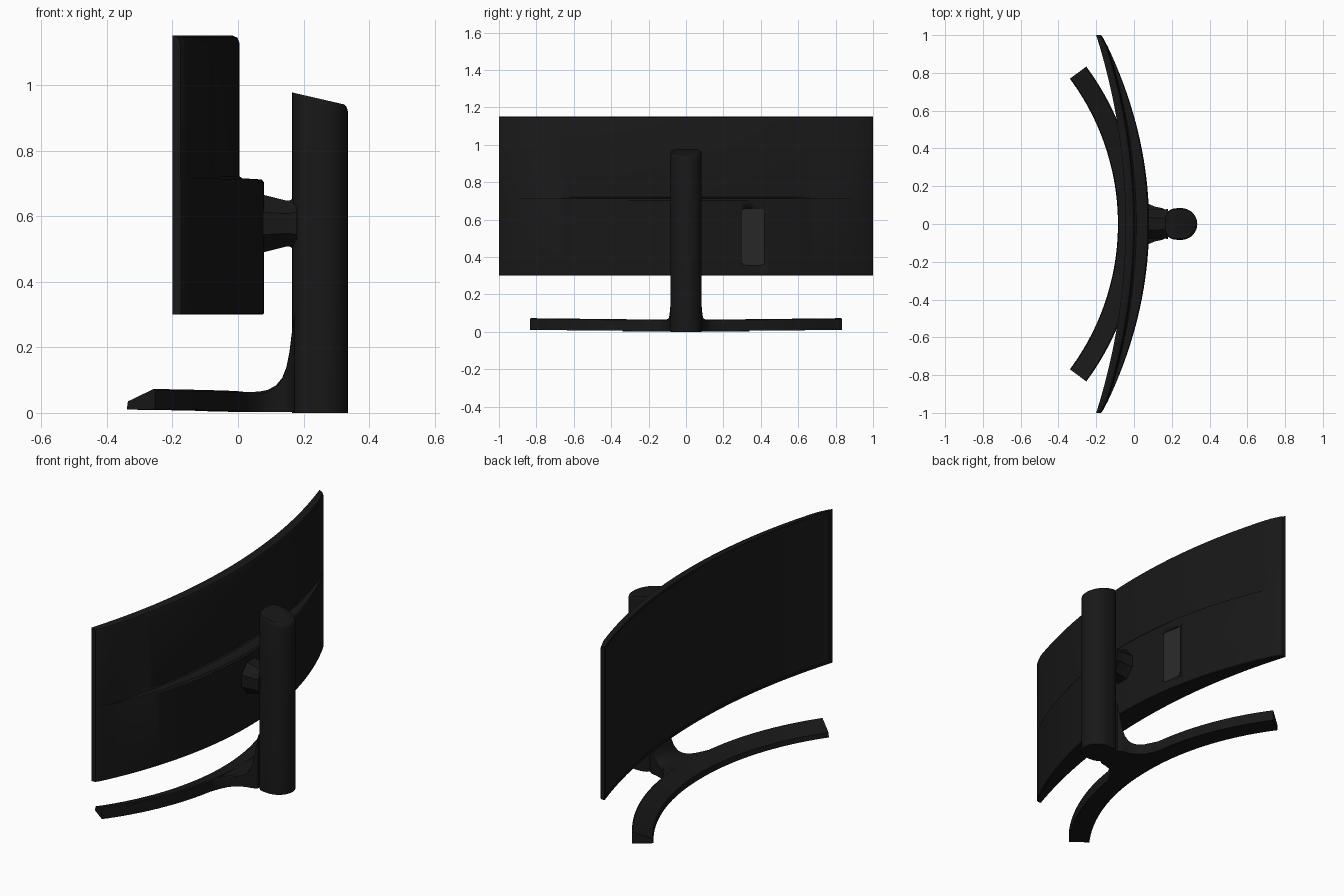
import bpy, bmesh, math

if "Cube" in bpy.data.objects:
    bpy.data.objects.remove(bpy.data.objects["Cube"])


def material(name, v):
    m = bpy.data.materials.new(name)
    m.diffuse_color = (v, v, v, 1)
    m.use_nodes = True
    m.node_tree.nodes["Principled BSDF"].inputs["Base Color"].default_value = m.diffuse_color
    return m


BODY = material("body_black", 0.009)
DISPLAY = material("display_black", 0.011)
COVER = material("cover_grey", 0.022)


def loft(name, rings, mat, angle=30):
    """Skin a list of equal-length point rings and cap both ends."""
    bm = bmesh.new()
    vs = [[bm.verts.new(p) for p in r] for r in rings]
    n = len(vs[0])
    for a, b in zip(vs, vs[1:]):
        for i in range(n):
            j = (i + 1) % n
            bm.faces.new((a[i], a[j], b[j], b[i]))
    bm.faces.new(vs[0][::-1])
    bm.faces.new(vs[-1])
    bmesh.ops.recalc_face_normals(bm, faces=bm.faces)
    me = bpy.data.meshes.new(name)
    bm.to_mesh(me)
    bm.free()
    ob = bpy.data.objects.new(name, me)
    bpy.context.collection.objects.link(ob)
    me.materials.append(mat)
    bpy.ops.object.select_all(action='DESELECT')
    ob.select_set(True)
    bpy.context.view_layer.objects.active = ob
    bpy.ops.object.shade_smooth_by_angle(angle=math.radians(angle))
    return ob


# Curves of the panel in plan: front face, upper back, lower bulged back
def arc(x0, r, y):
    return x0 - r + math.sqrt(r * r - y * y)


def front(y):
    return arc(-0.045, 3.3, y)


def upper_back(y):
    if abs(y) > 0.965:                       # chamfered side edges
        return upper_back(0.965) - (abs(y) - 0.965) * 0.75
    return arc(0.005, 3.1, y)


def lower_back(y):
    return upper_back(y) + max(0.0008, 0.075 * (1 - (y / 0.95) ** 2))


# Curved panel housing, with a shallow recess for the display
def panel_section(y, recess):
    f, u, l = front(y), upper_back(y), lower_back(y)
    g = f + (0.007 if recess else 0.0)
    step = 0.012 * (l - u) / 0.075
    pts = [(f, 0.3), (f, 0.314), (g, 0.3145), (g, 1.1375), (f, 1.138), (f, 1.152),
           (u - 0.022, 1.152), (u - 0.007, 1.145), (u, 1.128), (u, 0.722),
           (u + 0.1 * (l - u), 0.716), (l - 0.1 * (l - u), 0.716 - 0.3 * step),
           (l, 0.714 - step), (l, 0.304), (l - 0.004, 0.3)]
    return [(x, y, z) for x, z in pts]


N = 40
ys = [-0.984 + 1.968 * i / N for i in range(N + 1)]
stations = ([(-1, False), (-0.985, False)] + [(y, True) for y in ys]
            + [(0.985, False), (1, False)])
panel = loft("curved_panel_housing", [panel_section(y, r) for y, r in stations], BODY)

# Display surface
loft("display", [[(front(y) + dx, y, z) for dx, z in
                  ((0.004, 0.3145), (0.004, 1.1375), (0.009, 1.1375), (0.009, 0.3145))]
                 for y in ys], DISPLAY)


# Rounded port cover sunk into the back
def rounded_rect(cy, cz, hy, hz, r):
    pts = []
    for k, (sy, sz) in enumerate(((1, 1), (-1, 1), (-1, -1), (1, -1))):
        for i in range(6):
            a = math.pi / 2 * (k + i / 5)
            pts.append((cy + sy * (hy - r) + r * math.cos(a),
                        cz + sz * (hz - r) + r * math.sin(a)))
    return pts


def back_patch(outline, depth):
    return [(lower_back(y) + depth, y, z) for y, z in outline]


hole = rounded_rect(0.36, 0.508, 0.061, 0.151, 0.02)
cutter = loft("port_cutter", [back_patch(hole, -0.014), back_patch(hole, 0.05)], BODY)
cutter.hide_render = True
cutter.display_type = 'WIRE'
cut = panel.modifiers.new("port_recess", 'BOOLEAN')
cut.operation, cut.solver, cut.object = 'DIFFERENCE', 'EXACT', cutter
plate = rounded_rect(0.36, 0.508, 0.0605, 0.1505, 0.02)
loft("port_cover", [back_patch(plate, -0.017), back_patch(plate, -0.008)], COVER)

# Stand column: round at the back, squarer at the front, slanted top
outline = []
for i in range(48):
    a = 2 * math.pi * i / 48
    c, s = math.cos(a), math.sin(a)
    e = 1.0 if c >= 0 else 0.62
    outline.append((0.25 + 0.085 * math.copysign(abs(c) ** e, c),
                    0.084 * math.copysign(abs(s) ** e, s)))


def column_ring(scale, drop):
    ring = []
    for x, y in outline:
        x = 0.168 + (x - 0.168) * scale
        ring.append((x, y * scale, 0.978 - (x - 0.165) * 0.23 - drop))
    return ring


loft("stand_column", [[(x, y, 0.0) for x, y in outline], column_ring(1, 0.018),
                      column_ring(0.98, 0.006), column_ring(0.93, 0.0)], BODY, 40)


# Mount joining panel and column: tapered block with cut corners
def mount_ring(x, hy, hz, c):
    k = [(hy, c), (c, hz), (-c, hz), (-hy, c), (-hy, -c), (-c, -hz), (c, -hz), (hy, -c)]
    return [(x, y, 0.578 + z) for y, z in k]


loft("panel_mount", [mount_ring(0.06, 0.08, 0.092, 0.035), mount_ring(0.148, 0.077, 0.07, 0.03),
                     mount_ring(0.158, 0.077, 0.07, 0.03), mount_ring(0.18, 0.079, 0.085, 0.035)], BODY)

# Curved foot arms: one arc swept with a front-sloping section
CX, R_IN, R_OUT, END = -1.375, 1.29, 1.398, math.radians(36.6)
arms = []
for i in range(41):
    t = -1 + i / 20
    c, s = math.cos(t * END), math.sin(t * END)
    low, top = 0.004 + 0.006 * abs(t), 0.064 + 0.009 * abs(t)
    arms.append([(CX + r * c, r * s, z) for r, z in
                 ((R_IN, low), (R_IN + 0.004, 0.035), (R_OUT - 0.006, top),
                  (R_OUT, top - 0.004), (R_OUT, low))])
loft("foot_arms", arms, BODY)

# Neck blending the column into the arms: x, half width, top height
neck = [(-0.03, 0.34, 0.045), (0.0, 0.235, 0.061), (0.018, 0.185, 0.0645), (0.04, 0.143, 0.064),
        (0.065, 0.115, 0.065), (0.09, 0.1, 0.07), (0.115, 0.091, 0.083), (0.135, 0.087, 0.107),
        (0.148, 0.084, 0.14), (0.157, 0.081, 0.185), (0.163, 0.076, 0.235), (0.172, 0.07, 0.3)]
loft("foot_neck", [[(x, -w, 0.003), (x, -w, z - 0.006), (x, -w + 0.008, z), (x, w - 0.008, z),
                    (x, w, z - 0.006), (x, w, 0.003)] for x, w, z in neck], BODY, 40)
